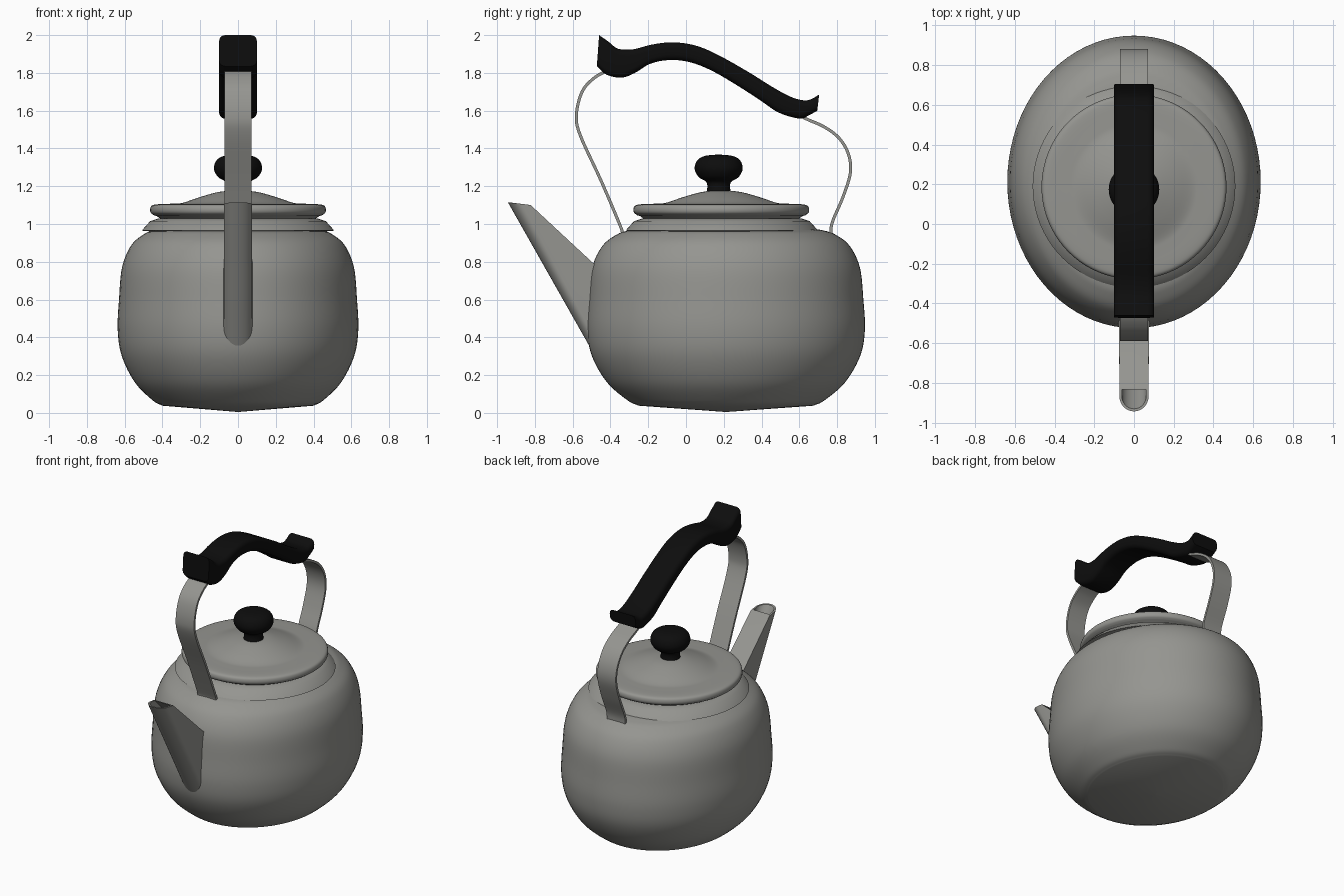
import bpy, bmesh, math
from mathutils import Vector

if "Cube" in bpy.data.objects:
    bpy.data.objects.remove(bpy.data.objects["Cube"])


def material(name, rgb):
    m = bpy.data.materials.new(name)
    m.diffuse_color = (*rgb, 1)
    m.use_nodes = True
    m.node_tree.nodes["Principled BSDF"].inputs["Base Color"].default_value = m.diffuse_color
    return m


STEEL = material("warm_grey_metal", (0.30, 0.30, 0.28))
BLACK = material("black_plastic", (0.004, 0.004, 0.004))


def spline(pts, n=6):
    """Smooth curve through the 2D points."""
    p = [Vector(q) for q in pts]
    p = [2 * p[0] - p[1]] + p + [2 * p[-1] - p[-2]]
    out = []
    for i in range(1, len(p) - 2):
        a, b, c, d = p[i - 1:i + 3]
        for k in range(n):
            t = k / n
            out.append(0.5 * (2 * b + (c - a) * t + (2 * a - 5 * b + 4 * c - d) * t ** 2
                              + (3 * b - a - 3 * c + d) * t ** 3))
    return out + [p[-2]]


def loft(name, rings, mat, angle=35):
    """Skin closed rings of equal length and cap both ends."""
    bm = bmesh.new()
    vs = [[bm.verts.new(co) for co in ring] for ring in rings]
    n = len(vs[0])
    for a, b in zip(vs, vs[1:]):
        for i in range(n):
            j = (i + 1) % n
            bm.faces.new((a[i], a[j], b[j], b[i]))
    bm.faces.new(vs[0])
    bm.faces.new(vs[-1])
    bmesh.ops.recalc_face_normals(bm, faces=bm.faces)
    me = bpy.data.meshes.new(name)
    bm.to_mesh(me)
    bm.free()
    me.materials.append(mat)
    me.shade_smooth()
    me.set_sharp_from_angle(angle=math.radians(angle))
    ob = bpy.data.objects.new(name, me)
    bpy.context.collection.objects.link(ob)
    return ob


def lathe(name, profile, cy, mat, sy=1.0, seg=80, angle=35):
    rings = [[(r * math.cos(a), cy + sy * r * math.sin(a), z)
              for a in (2 * math.pi * i / seg for i in range(seg))]
             for r, z in profile]
    return loft(name, rings, mat, angle)


# oval pot body
body = [(0.003, 0.005)] + spline([
    (0.40, 0.038), (0.45, 0.065), (0.545, 0.16), (0.615, 0.30), (0.637, 0.44), (0.63, 0.60),
    (0.614, 0.77), (0.566, 0.886), (0.50, 0.945), (0.45, 0.965), (0.40, 0.975)])
lathe("pot_body", body, 0.212, STEEL, sy=1.154, angle=25)

# round collar under the lid
lathe("collar", [(0.40, 0.955), (0.51, 0.965), (0.465, 1.015), (0.42, 1.03)], 0.19, STEEL)

# lid with rolled rim and shallow dome
lid = [(0.003, 1.02), (0.40, 1.02), (0.43, 1.042)] + spline([
    (0.445, 1.046), (0.462, 1.06), (0.465, 1.08), (0.455, 1.098), (0.42, 1.105), (0.34, 1.108),
    (0.29, 1.113), (0.20, 1.143), (0.10, 1.17), (0.003, 1.178)], 4)
lathe("lid", lid, 0.187, STEEL)

# lid knob
knob = spline([(0.065, 1.165), (0.06, 1.20), (0.068, 1.225), (0.105, 1.248), (0.127, 1.29),
               (0.115, 1.335), (0.075, 1.36), (0.003, 1.368)], 5)
lathe("lid_knob", knob, 0.173, BLACK, seg=48)


# spout: U-shaped section, flat on top, open at the tip
def u_ring(front, back, w, r):
    """Section from the round front point to the flat back edge."""
    f, b = Vector((0, *front)), Vector((0, *back))
    d = (b - f).normalized()
    ring = [b + Vector((-w, 0, 0))]
    for i in range(17):
        a = math.pi * i / 16
        ring.append(f + d * r * (1 - math.sin(a)) + Vector((-w * math.cos(a), 0, 0)))
    return ring + [b + Vector((w, 0, 0))]


loft("spout", [u_ring((-0.47, 0.28), (-0.44, 0.745), 0.076, 0.08),
               u_ring((-0.943, 1.115), (-0.822, 1.10), 0.073, 0.075),
               u_ring((-0.93, 1.114), (-0.834, 1.102), 0.061, 0.063),
               u_ring((-0.77, 0.84), (-0.69, 0.96), 0.061, 0.063)], STEEL)


# bent flat straps that carry the grip
def strap(name, pts, w=0.071, t=0.008):
    path = spline(pts)
    rings = []
    for i, p in enumerate(path):
        d = (path[min(i + 1, len(path) - 1)] - path[max(i - 1, 0)]).normalized()
        n = Vector((-d.y, d.x)) * t
        rings.append([(x, *(p + n * s)) for x, s in ((-w, -1), (w, -1), (w, 1), (-w, 1))])
    loft(name, rings, STEEL)


strap("front_strap", [(-0.335, 0.945), (-0.35, 0.995), (-0.45, 1.23), (-0.56, 1.47), (-0.58, 1.58),
                      (-0.55, 1.70), (-0.49, 1.77), (-0.42, 1.81), (-0.36, 1.83)])
strap("back_strap", [(0.765, 0.935), (0.775, 1.01), (0.83, 1.14), (0.87, 1.27), (0.86, 1.37),
                     (0.81, 1.455), (0.73, 1.515), (0.63, 1.56), (0.57, 1.60)])

# moulded grip: rounded-rectangle section between a top and a bottom line
top = spline([(-0.46, 2.0), (-0.41, 1.965), (-0.36, 1.928), (-0.28, 1.925), (-0.18, 1.95),
              (-0.07, 1.962), (0.05, 1.945), (0.17, 1.895), (0.33, 1.805), (0.45, 1.73),
              (0.55, 1.675), (0.62, 1.655), (0.66, 1.66), (0.705, 1.685)], 4)
bottom = spline([(-0.472, 1.835), (-0.42, 1.79), (-0.34, 1.775), (-0.27, 1.80), (-0.19, 1.848),
                 (-0.09, 1.868), (0.02, 1.857), (0.14, 1.81), (0.28, 1.728), (0.40, 1.65),
                 (0.49, 1.59), (0.60, 1.558), (0.65, 1.575), (0.695, 1.60)], 4)
rings = []
for a, b in zip(top, bottom):
    mid, half = (a + b) / 2, (a - b) / 2
    h, r, ring = half.length, 0.032, []
    for q, (sx, sz) in enumerate(((1, 1), (-1, 1), (-1, -1), (1, -1))):
        for k in range(6):
            ang = math.pi / 2 * (q + k / 5)
            x = sx * (0.1 - r) + r * math.cos(ang)
            z = sz * (h - r) + r * math.sin(ang)
            ring.append((x, *(mid + half / h * z)))
    rings.append(ring)
loft("handle_grip", rings, BLACK, 45)
